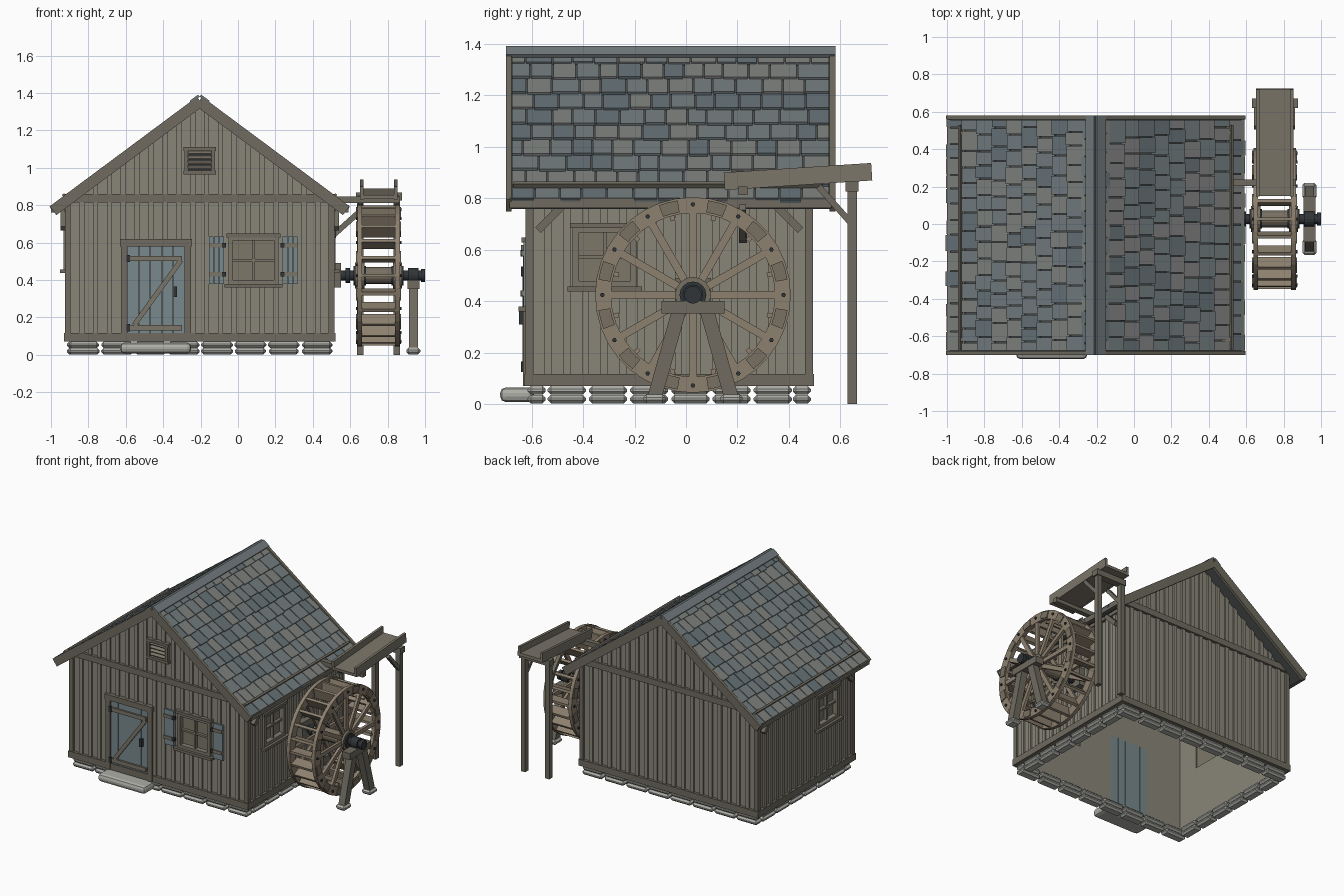
import bpy, bmesh, math, random
from mathutils import Matrix, Vector

if "Cube" in bpy.data.objects:
    bpy.data.objects.remove(bpy.data.objects["Cube"])

random.seed(4)
PALETTE = {
    "wall": (.25, .235, .19), "trim": (.16, .147, .115), "frame": (.20, .18, .14), "pane": (.20, .185, .14),
    "wheel": (.27, .22, .16), "wheel_dark": (.19, .16, .12), "slate_a": (.17, .20, .21), "slate_b": (.21, .22, .21),
    "slate_c": (.13, .165, .18), "deck": (.07, .075, .075), "blue": (.19, .25, .27), "iron": (.03, .035, .04),
    "stone": (.42, .42, .39)}
MATS = {}
for k, c in PALETTE.items():
    MATS[k] = bpy.data.materials.new(k)
    MATS[k].diffuse_color = (*c, 1)
PARTS = {}


def bm_for(name, mat):
    return PARTS.setdefault(name, (bmesh.new(), mat))[0]


def box(name, mat, x, y, z, m=Matrix()):
    c = Vector((sum(x) / 2, sum(y) / 2, sum(z) / 2))
    s = Matrix.Diagonal((x[1] - x[0], y[1] - y[0], z[1] - z[0], 1))
    bmesh.ops.create_cube(bm_for(name, mat), size=1, matrix=m @ Matrix.Translation(c) @ s)


def beam(name, mat, p, q, w, d, side=(1, 0, 0)):
    # bar from p to q, w wide along "side", d deep
    p, q = Vector(p), Vector(q)
    t, a = (q - p).normalized(), Vector(side)
    m = Matrix((a, t.cross(a), t)).transposed().to_4x4()
    box(name, mat, (-w / 2, w / 2), (-d / 2, d / 2), (0, (q - p).length), Matrix.Translation(p) @ m)


def prism(name, mat, pts, vec):
    bm = bm_for(name, mat)
    f = bm.faces.new([bm.verts.new(p) for p in pts])
    ext = bmesh.ops.extrude_face_region(bm, geom=[f], use_keep_orig=True)
    bmesh.ops.translate(bm, vec=vec, verts=[v for v in ext["geom"] if isinstance(v, bmesh.types.BMVert)])


def cyl_x(name, mat, x0, x1, y, z, r, n=16):
    m = Matrix.Translation(((x0 + x1) / 2, y, z)) @ Matrix.Rotation(math.pi / 2, 4, 'Y')
    bmesh.ops.create_cone(bm_for(name, mat), cap_ends=True, segments=n, radius1=r, radius2=r, depth=x1 - x0, matrix=m)


XL, XR, YF, YB, CX = -.91, .50, -.608, .478, -.205
SL = .743


def gable(x, off=1.335):
    return off - SL * abs(x - CX)


# walls: hollow, open underneath
for nm, y in (("front_wall", YF), ("back_wall", YB - .03)):
    prism(nm, "wall", [(XL, y, .07), (XR, y, .07), (XR, y, gable(XR)), (CX, y, gable(CX)), (XL, y, gable(XL))], (0, .03, 0))
for nm, x in (("left_wall", XL), ("right_wall", XR - .03)):
    box(nm, "wall", (x, x + .03), (YF + .03, YB - .03), (.07, .81))


# battens, interrupted by openings (a0, a1, z0, z1)
def spans(a, z0, z1, holes):
    for h0, h1, b0, b1 in holes:
        if h0 - .012 < a < h1 + .012 and b0 < z1:
            yield from ((z0, b0),) if b0 > z0 else ()
            z0 = b1
    yield z0, z1


front_holes = [(-.62, -.255, .07, .61), (-.05, .215, .36, .64), (-.285, -.125, .965, 1.11)]
for i in range(1, 19):
    x = XL + (XR - XL) * i / 19
    for z0, z1 in spans(x, .1, gable(x), front_holes):
        box("front_battens", "wall", (x - .014, x + .014), (YF - .012, YF), (z0, z1))
    box("back_battens", "wall", (x - .014, x + .014), (YB, YB + .012), (.1, gable(x)))
for i in range(1, 15):
    y = YF + (YB - YF) * i / 15
    for z0, z1 in spans(y, .1, .8, [(-.43, -.2, .45, .69)]):
        box("side_battens", "wall", (XR, XR + .012), (y - .014, y + .014), (z0, z1))
        box("side_battens", "wall", (XL - .012, XL), (y - .014, y + .014), (z0, z1))

# sill, girt and corner boards
for y0, y1 in ((YF - .02, YF), (YB, YB + .02)):
    box("sill_beams", "trim", (XL - .02, XR + .02), (y0, y1), (.07, .117))
    box("girt_beams", "trim", (XL - .02, XR + .02), (y0, y1), (.815, .86))
for x0, x1 in ((XL - .02, XL), (XR, XR + .02)):
    box("sill_beams", "trim", (x0, x1), (YF, YB), (.07, .117))
    box("girt_beams", "trim", (x0, x1), (YF, YB), (.765, .81))
for x in (XL, XR):
    for y in (YF, YB):
        box("corner_boards", "trim", (x - .015, x + .015), (y - .015, y + .015), (.1, .81))
    xo = x + (.025 if x > 0 else -.025)
    for y0, y1 in ((-.575, -.475), (.445, .345)):
        beam("eave_braces", "trim", (xo, y0, .675), (xo, y1, .775), .03, .03)

# foundation stones, two courses
for z in (.003, .037):
    for i in range(8):
        x = -.913 + i * .178
        g = random.uniform(.003, .01)
        for y in (YF - .007, YB - .063):
            box("foundation_stones", "stone", (x + g, x + .178 - g), (y, y + .07), (z, z + .033))
    for i in range(6):
        y = YF + .065 + i * .16
        for x in (XL - .005, XR - .065):
            box("foundation_stones", "stone", (x, x + .07), (y + .006, y + .154), (z, z + .033))
box("door_step", "stone", (-.63, -.25), (-.722, -.59), (.008, .065))

# roof: deck, slates, edge boards
ang = math.atan(SL)
ca, sa = math.cos(ang), math.sin(ang)
Y0, Y1, L = -.70, .58, .787 / ca
for s in (-1, 1):
    m = Matrix(((s * ca, 0, s * sa, CX), (0, 1, 0, 0), (-sa, 0, ca, 1.36), (0, 0, 0, 1)))
    box("roof_deck", "deck", (0, L - .005), (Y0 + .01, Y1 - .01), (-.025, 0), m)
    for k in range(10):
        y, u = Y0 + .022, L - .1 * k
        first = True
        while y < Y1 - .03:
            w = random.uniform(.07, .11) * (.55 if first and k % 2 else 1)
            first = False
            e = y + w if y + w < Y1 - .06 else Y1 - .022
            low = u + random.uniform(-.006, .004)
            top = max(.0, u - .115)
            t = m @ Matrix.Translation((top, 0, .002)) @ Matrix.Rotation(-.1, 4, 'Y')
            tone = random.choice("aabbc")
            box("roof_slates_" + tone, "slate_" + tone, (0, low - top), (y + .003, e - .003), (-.004, .009), t)
            y = e
    for y in (Y0, Y1 - .022):
        box("rake_boards", "trim", (0, L), (y, y + .022), (-.035, .024), m)
    box("ridge_cap", "slate_a", (-.012, .045), (Y0, Y1), (.016, .03), m)
    box("snow_bars", "trim", (.878, .892), (Y0 + .03, Y1 - .05), (.01, .034), m)
    xe = CX + s * .785
    box("eave_fascia", "trim", (xe - .01, xe + .01), (Y0 + .015, Y1 - .015), (.762, .80))


# windows: recessed panes, frame, cross bars, sill, drawn facing -y about local origin
def window(w, h, m, cut):
    box("window_panes", "pane", (-w, w), (.014, .02), (-h, h), m)
    box(cut, "wall", (-w + .003, w - .003), (-.1, .1), (-h + .003, h - .003), m)
    for s in (-1, 1):
        box("window_frames", "frame", sorted((s * (w - .003), s * (w + .022))), (-.022, .02), (-h - .02, h + .02), m)
        box("window_frames", "frame", (-w - .02, w + .02), (-.022, .02), sorted((s * (h - .003), s * (h + .022))), m)
    box("window_bars", "frame", (-.007, .007), (-.008, .016), (-h, h), m)
    box("window_bars", "frame", (-w, w), (-.007, .016), (-.007, .007), m)
    box("window_heads", "trim", (-w - .032, w + .032), (-.03, 0), (h + .015, h + .035), m)
    box("window_sills", "trim", (-w - .042, w + .042), (-.042, .01), (-h - .037, -h - .018), m)


R = Matrix.Rotation
window(.112, .108, Matrix.Translation((.083, YF, .505)), "cut_front")
window(.103, .097, Matrix.Translation((XR, -.315, .572)) @ R(math.pi / 2, 4, 'Z'), "cut_right")
window(.103, .097, Matrix.Translation((XL, -.315, .572)) @ R(-math.pi / 2, 4, 'Z'), "cut_left")

# shutters beside the front window
for x0, x1 in ((-.157, -.075), (.238, .32)):
    for i in range(3):
        w = (x1 - x0) / 3
        box("shutters", "blue", (x0 + i * w + .001, x0 + (i + 1) * w - .001), (YF - .024, YF - .01), (.378, .633))
    for z in (.42, .575):
        box("shutter_battens", "frame", (x0 + .003, x1 - .003), (YF - .032, YF - .022), (z, z + .022))
    xi = x1 if x0 < 0 else x0
    for z in (.43, .586):
        box("shutter_hinges", "iron", (xi - .01, xi + .01), (YF - .035, YF - .015), (z - .012, z + .012))

# door
for i in range(5):
    x = -.592 + i * .0616
    box("door_planks", "blue", (x + .001, x + .0606), (YF - .014, YF + .034), (.07, .578))
for x in (-.625, -.285):
    box("door_frame", "trim", (x, x + .035), (YF - .026, YF), (.07, .58))
box("door_frame", "trim", (-.63, -.245), (YF - .032, YF), (.578, .618))
yb = YF - .02
for z in (.145, .515):
    box("door_braces", "frame", (-.59, -.30), (yb - .007, yb + .007), (z - .014, z + .014))
    box("door_hinges", "iron", (-.597, -.577), (yb - .013, yb), (z - .02, z + .02))
beam("door_braces", "frame", (-.555, yb, .16), (-.305, yb, .505), .013, .026, (0, 1, 0))
box("door_handle", "iron", (-.346, -.326), (YF - .04, YF - .01), (.31, .365))

# gable vent
box("vent_back", "deck", (-.28, -.13), (YF - .008, YF), (.975, 1.1))
for x in (-.287, -.143):
    box("vent_frame", "trim", (x, x + .02), (YF - .028, YF), (.967, 1.108))
for z in (.965, 1.09):
    box("vent_frame", "trim", (-.292, -.118), (YF - .03, YF), (z, z + .02))
for i in range(4):
    m = Matrix.Translation((-.205, YF - .012, 1.003 + i * .026)) @ R(.6, 4, 'X')
    box("vent_slats", "frame", (-.065, .065), (-.014, .014), (-.004, .004), m)

# water wheel
WY, WZ = .027, .424
C = Matrix.Translation((0, WY, WZ))


def felloe(name, mat, x0, x1, r0, r1, a0, a1, n=3):
    arc = [a0 + (a1 - a0) * i / n for i in range(n + 1)]
    pts = [(x0, WY + r1 * math.sin(a), WZ + r1 * math.cos(a)) for a in arc]
    pts += [(x0, WY + r0 * math.sin(a), WZ + r0 * math.cos(a)) for a in reversed(arc)]
    prism(name, mat, pts, (x1 - x0, 0, 0))


for x0, x1, xo in ((.638, .664, .632), (.84, .866, .872)):
    for i in range(12):
        a = i * math.pi / 6
        felloe("wheel_rims", "wheel", x0, x1, .318, .38, a, a + math.pi / 6)
        felloe("rim_joint_plates", "wheel_dark", min(x0, xo), max(x1, xo), .325, .372, a + .16, a + .363, 2)
        m = C @ R(a, 4, 'X')
        box("wheel_spokes", "wheel", (x0 + .003, x1 - .003), (-.015, .015), (.04, .33), m)
        p = m @ Vector((0, 0, .352))
        cyl_x("rim_bolts", "iron", min(x0, xo) - .002, max(x1, xo) + .002, p.y, p.z, .009, 6)
    cyl_x("wheel_hubs", "wheel_dark", x0 - .012, x1 + .012, WY, WZ, .07)
    cyl_x("hub_bands", "iron", x0 - .02, x1 + .02, WY, WZ, .052)
for i in range(24):
    box("wheel_paddles", "wheel", (.655, .85), (-.009, .009), (.298, .374), C @ R(i * math.pi / 12, 4, 'X'))
cyl_x("axle_core", "wheel_dark", .63, .87, WY, WZ, .045)
cyl_x("axle", "iron", .49, .995, WY, WZ, .026)
cyl_x("axle_collars", "iron", .575, .6, WY, WZ, .04)
cyl_x("axle_collars", "iron", .91, .965, WY, WZ, .04)
cyl_x("axle_collars", "iron", .978, 1.0, WY, WZ, .034)
box("wall_bearing", "trim", (.5, .55), (WY - .07, WY + .07), (.36, .49))

# bearing trestle
box("trestle_cap", "trim", (.905, .97), (WY - .122, WY + .122), (.352, .40))
for s in (-1, 1):
    beam("trestle_legs", "trim", (.938, WY + s * .148, .03), (.938, WY + s * .055, .36), .05, .055)
    yc = WY + s * .15
    box("trestle_feet", "stone", (.9, .975), (yc - .043, yc + .043), (.003, .038))

# flume, trestle posts and wall bracket
tilt = Matrix.Translation((.752, .435, .884)) @ R(math.atan(.037 / .57), 4, 'X')
box("flume_floor", "frame", (-.092, .092), (-.287, .287), (-.033, -.012), tilt)
for x in (-.1, .082):
    box("flume_sides", "frame", (x, x + .018), (-.287, .287), (-.034, .034), tilt)
box("flume_crossbeam", "trim", (.63, .877), (.62, .67), (.825, .867))
for x in (.637, .832):
    box("flume_posts", "trim", (x, x + .034), (.627, .665), (0, .83))
    beam("flume_braces", "trim", (x + .017, .635, .71), (x + .017, .515, .845), .026, .024)
box("wall_bracket_arm", "trim", (.5, .865), (.203, .238), (.812, .846))
beam("wall_bracket_brace", "trim", (.51, .22, .64), (.65, .22, .765), .028, .03, (0, 1, 0))
box("wall_bracket_foot", "iron", (.5, .525), (.205, .236), (.625, .69))

# turn the collected parts into objects
objs = {}
for name, (bm, mat) in PARTS.items():
    bmesh.ops.recalc_face_normals(bm, faces=bm.faces)
    me = bpy.data.meshes.new(name)
    bm.to_mesh(me)
    bm.free()
    me.materials.append(MATS[mat])
    objs[name] = bpy.data.objects.new(name, me)
    bpy.context.collection.objects.link(objs[name])
for name, w, seg in (("foundation_stones", .012, 1), ("trestle_feet", .012, 1), ("door_step", .022, 2)):
    b = objs[name].modifiers.new("bevel", 'BEVEL')
    b.width, b.segments = w, seg

# window openings
for side in ("front", "left", "right"):
    wall, cut = objs[side + "_wall"], objs["cut_" + side]
    mod = wall.modifiers.new("opening", 'BOOLEAN')
    mod.operation, mod.object, mod.solver = 'DIFFERENCE', cut, 'EXACT'
    me = bpy.data.meshes.new_from_object(wall.evaluated_get(bpy.context.evaluated_depsgraph_get()))
    wall.modifiers.clear()
    wall.data = me
    bpy.data.objects.remove(cut)

for m in bpy.data.materials:
    if m.users and not m.is_grease_pencil:
        m.use_nodes = True
        m.node_tree.nodes["Principled BSDF"].inputs["Base Color"].default_value = m.diffuse_color
